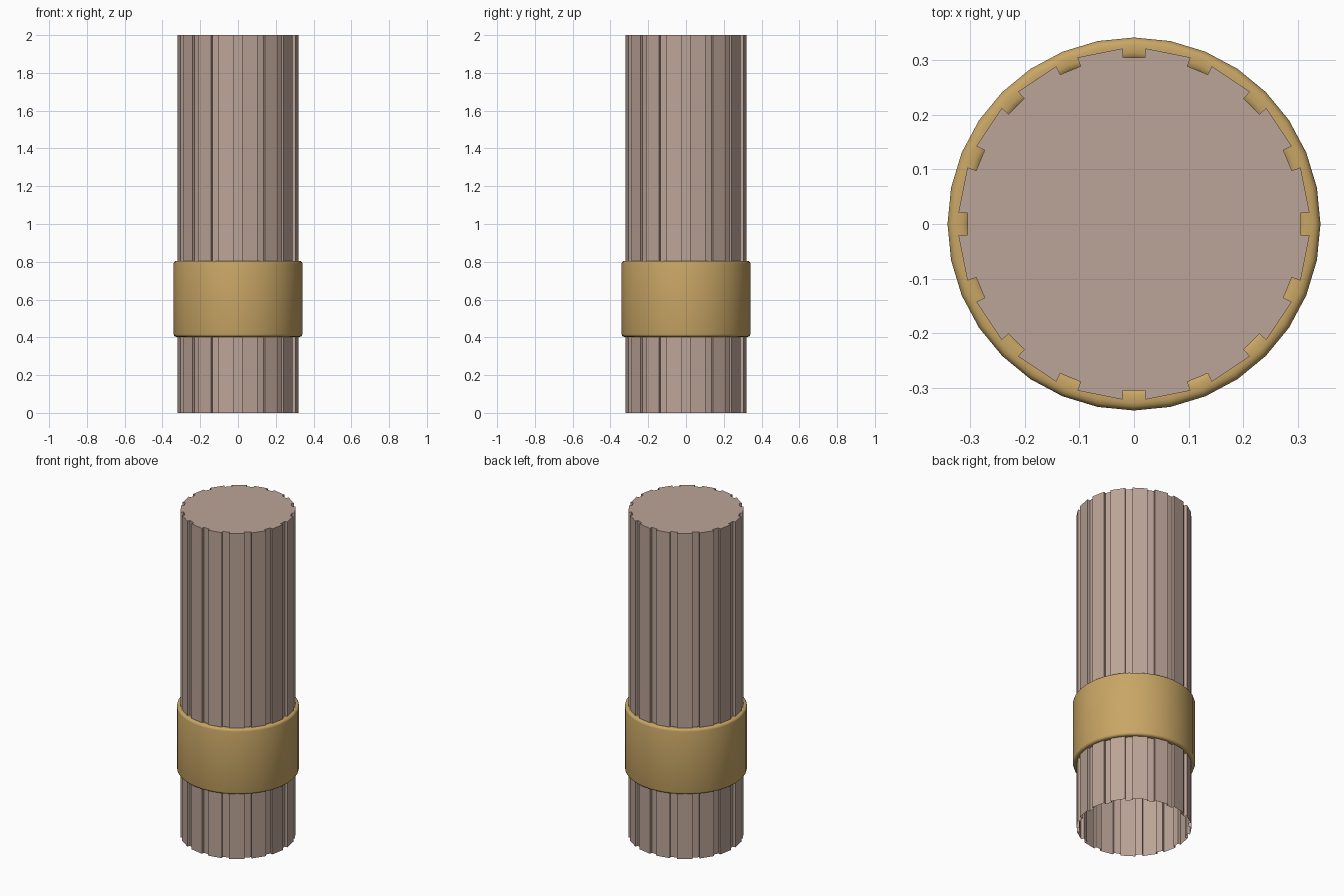
import bpy, bmesh
from math import sin, cos, pi, radians
from mathutils import Matrix, Vector

if "Cube" in bpy.data.objects:
    bpy.data.objects.remove(bpy.data.objects["Cube"])


def material(name, color):
    m = bpy.data.materials.new(name)
    m.diffuse_color = color
    m.use_nodes = True
    m.node_tree.nodes["Principled BSDF"].inputs["Base Color"].default_value = m.diffuse_color
    return m


def make_object(name, bm, mat):
    bmesh.ops.recalc_face_normals(bm, faces=bm.faces)
    me = bpy.data.meshes.new(name)
    bm.to_mesh(me)
    bm.free()
    ob = bpy.data.objects.new(name, me)
    bpy.context.collection.objects.link(ob)
    me.materials.append(mat)
    return ob


# Fluted shaft: 16 shallow square grooves, capped on top and open below
GROOVES, HEIGHT = 16, 2.0
groove = [(0.321, -0.021), (0.304, -0.020), (0.304, 0.020), (0.321, 0.021)]
bm = bmesh.new()
outline = []
for i in range(GROOVES):
    turn = Matrix.Rotation(2 * pi * i / GROOVES, 3, 'Z')
    outline += [turn @ Vector((x, y, 0)) for x, y in groove]
low = [bm.verts.new(p) for p in outline]
high = [bm.verts.new(p + Vector((0, 0, HEIGHT))) for p in outline]
n = len(outline)
for i in range(n):
    j = (i + 1) % n
    bm.faces.new((low[i], low[j], high[j], high[i]))
bm.faces.new(high)
make_object("fluted_shaft", bm, material("shaft_brown", (0.50, 0.37, 0.31, 1)))

# Collar: rounded rectangle section turned in 32 steps
SIDES, BEVEL, STEPS = 32, 0.014, 3
R_IN, R_OUT, Z_LOW, Z_HIGH = 0.30, 0.341, 0.403, 0.805
corners = [(R_OUT - BEVEL, Z_HIGH - BEVEL, 0), (R_IN + BEVEL, Z_HIGH - BEVEL, 90),
           (R_IN + BEVEL, Z_LOW + BEVEL, 180), (R_OUT - BEVEL, Z_LOW + BEVEL, 270)]
section = []
for r, z, start in corners:
    for k in range(STEPS + 1):
        a = radians(start + 90 * k / STEPS)
        section.append((r + BEVEL * cos(a), z + BEVEL * sin(a)))
bm = bmesh.new()
rings = []
for i in range(SIDES):
    a = 2 * pi * i / SIDES
    rings.append([bm.verts.new((r * cos(a), r * sin(a), z)) for r, z in section])
m = len(section)
for i in range(SIDES):
    a, b = rings[i], rings[(i + 1) % SIDES]
    for k in range(m):
        l = (k + 1) % m
        bm.faces.new((a[k], b[k], b[l], a[l]))
for f in bm.faces:
    f.smooth = True
make_object("collar", bm, material("collar_gold", (0.58, 0.38, 0.13, 1)))
